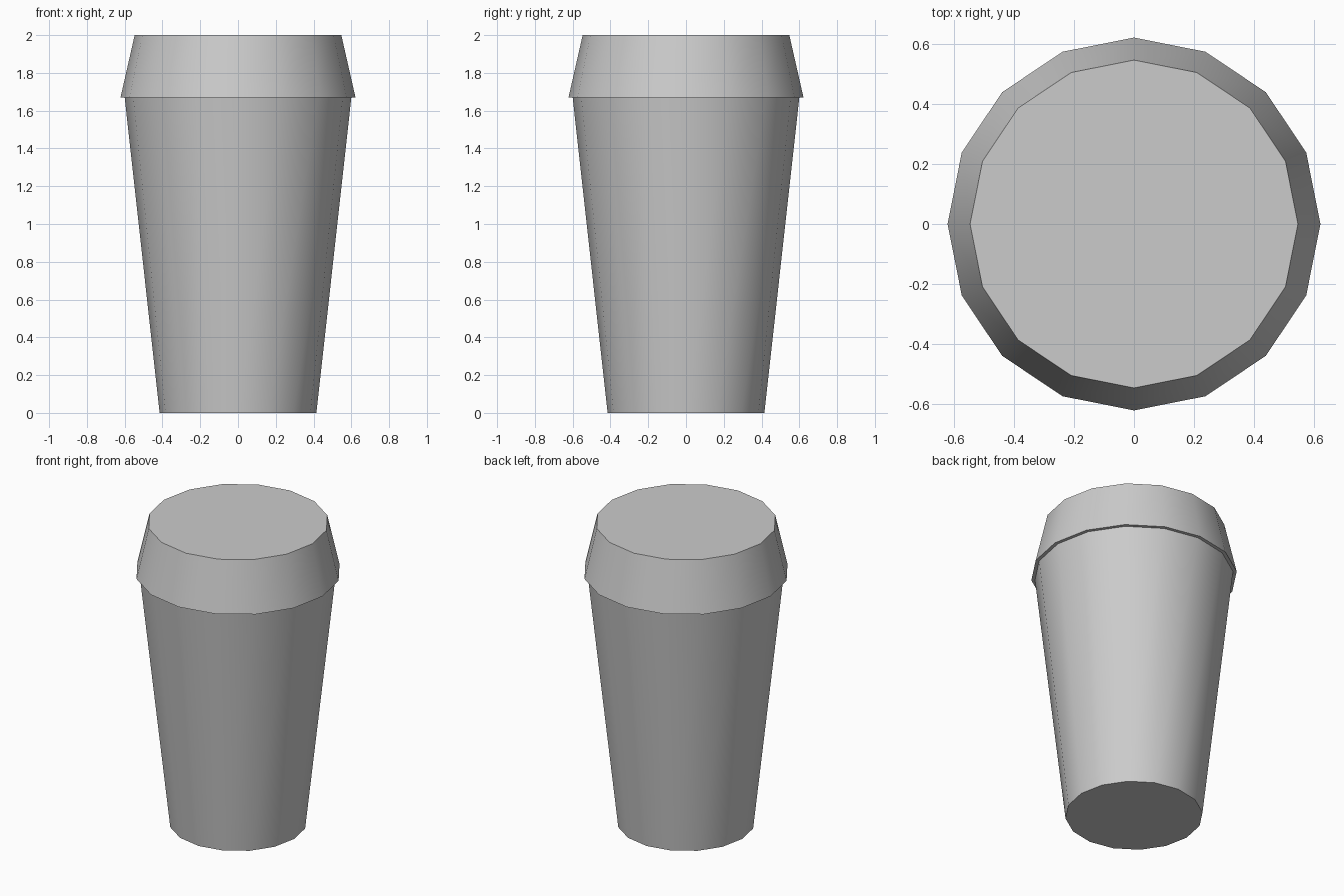
import bpy, bmesh, math

if "Cube" in bpy.data.objects:
    bpy.data.objects.remove(bpy.data.objects["Cube"])

SIDES = 16


def lathe(name, profile, cap_bottom=False, cap_top=False):
    """Revolve (radius, z) points around z into a low-sided shell."""
    bm = bmesh.new()
    rings = []
    for r, z in profile:
        rings.append([bm.verts.new((r * math.cos(2 * math.pi * i / SIDES),
                                    r * math.sin(2 * math.pi * i / SIDES), z))
                      for i in range(SIDES)])
    for low, high in zip(rings, rings[1:]):
        for i in range(SIDES):
            j = (i + 1) % SIDES
            bm.faces.new((low[i], low[j], high[j], high[i]))
    if cap_bottom:
        bm.faces.new(rings[0][::-1])
    if cap_top:
        bm.faces.new(rings[-1])
    mesh = bpy.data.meshes.new(name)
    bm.to_mesh(mesh)
    bm.free()
    obj = bpy.data.objects.new(name, mesh)
    bpy.context.collection.objects.link(obj)
    # Smooth round the sides, crisp at the rims
    bpy.ops.object.select_all(action='DESELECT')
    obj.select_set(True)
    bpy.context.view_layer.objects.active = obj
    bpy.ops.object.shade_smooth_by_angle(angle=math.radians(30))
    return obj


# Tapered cup body with a closed base
lathe("cup", [(0.415, 0), (0.60, 1.67)], cap_bottom=True)

# Overhanging lid: narrow underside lip, sloped wall and flat top
lathe("lid", [(0.60, 1.67), (0.622, 1.67), (0.547, 2.0)], cap_top=True)
